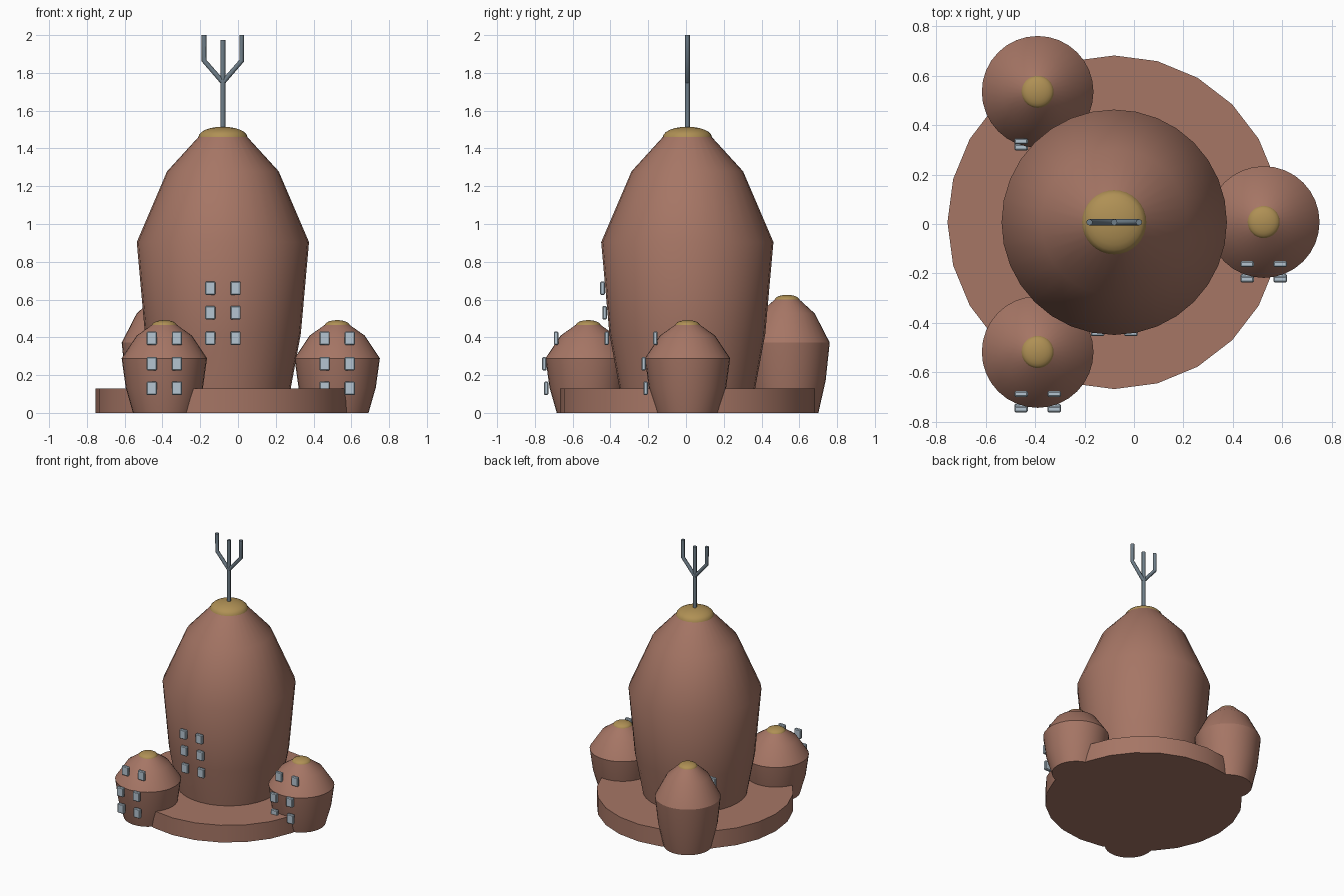
import bpy, bmesh, math
from mathutils import Vector

cube = bpy.data.objects.get("Cube")
if cube:
    bpy.data.objects.remove(cube)


def material(name, rgb):
    m = bpy.data.materials.new(name)
    m.use_nodes = True
    m.diffuse_color = (*rgb, 1)
    m.node_tree.nodes["Principled BSDF"].inputs["Base Color"].default_value = (*rgb, 1)
    return m


clay = material("clay brown", (0.38, 0.18, 0.13))
gold = material("dull gold", (0.43, 0.28, 0.09))
glass = material("pale blue glass", (0.46, 0.56, 0.64))
steel = material("grey steel", (0.16, 0.21, 0.25))


def finish(bm, name, mat, smooth=True):
    mesh = bpy.data.meshes.new(name)
    bmesh.ops.recalc_face_normals(bm, faces=bm.faces)
    bm.to_mesh(mesh)
    bm.free()
    ob = bpy.data.objects.new(name, mesh)
    bpy.context.collection.objects.link(ob)
    mesh.materials.append(mat)
    if smooth:
        bpy.ops.object.select_all(action='DESELECT')
        ob.select_set(True)
        bpy.context.view_layer.objects.active = ob
        bpy.ops.object.shade_smooth_by_angle(angle=math.radians(32))
    return ob


def lathe(name, profile, centre, mat, sides=32):
    """Closed solid of revolution from (radius, height) pairs."""
    bm = bmesh.new()
    rings = []
    for r, z in profile:
        angles = [math.tau * i / sides for i in range(sides)]
        rings.append([bm.verts.new((centre[0] + r * math.cos(a),
                                    centre[1] + r * math.sin(a), z)) for a in angles])
    for low, high in zip(rings, rings[1:]):
        for i in range(sides):
            j = (i + 1) % sides
            bm.faces.new((low[i], low[j], high[j], high[i]))
    bm.faces.new(rings[0][::-1])
    bm.faces.new(rings[-1])
    return finish(bm, name, mat)


def dome(name, centre, z, radius, height):
    steps = [math.radians(a) for a in (0, 15, 30, 45, 60, 75, 87)]
    lathe(name, [(radius * math.cos(a), z + height * math.sin(a)) for a in steps],
          centre, gold)


def window(name, x, y, z):
    bm = bmesh.new()
    bmesh.ops.create_cube(bm, size=1)
    for v in bm.verts:
        v.co = Vector((v.co.x * 0.055, v.co.y * 0.024, v.co.z * 0.07)) + Vector((x, y, z))
    bmesh.ops.bevel(bm, geom=bm.edges[:], offset=0.005, segments=1, affect='EDGES')
    finish(bm, name, glass, smooth=False)


def rods(name, paths, radius):
    """Round rods along polylines."""
    curve = bpy.data.curves.new(name, 'CURVE')
    curve.dimensions = '3D'
    curve.bevel_depth = radius
    curve.bevel_resolution = 2
    curve.use_fill_caps = True
    for path in paths:
        s = curve.splines.new('POLY')
        s.points.add(len(path) - 1)
        for p, co in zip(s.points, path):
            p.co = (*co, 1)
    curve.materials.append(steel)
    ob = bpy.data.objects.new(name, curve)
    bpy.context.collection.objects.link(ob)


CX, CY = -0.08, 0.007
HALF_GAP = 0.067

# Round platform
lathe("platform", [(0.675, 0), (0.675, 0.13)], (CX, CY), clay, 24)

# Shared silhouette: radius and height as fractions of the widest ring and the total
SHAPE = [(0.735, 0), (0.905, 0.285), (1, 0.615), (0.648, 0.87), (0.265, 1)]


# Towers: name, centre, radius, height, cap size, window rows as (y offset, z)
towers = [
    ("main_tower", (CX, CY), 0.456, 1.47, 1.46, 0.13, 0.055,
     [(-0.449, 0.66), (-0.438, 0.53), (-0.427, 0.395)]),
    ("front_pod", (-0.39, -0.518), 0.226, 0.47, 0.463, 0.066, 0.028,
     [(-0.17, 0.395), (-0.232, 0.26), (-0.222, 0.13)]),
    ("left_pod", (0.525, 0.008), 0.226, 0.47, 0.463, 0.066, 0.028,
     [(-0.17, 0.395), (-0.232, 0.26), (-0.222, 0.13)]),
    ("rear_pod", (-0.39, 0.535), 0.226, 0.605, 0.597, 0.066, 0.028,
     [(-0.2, 0.42), (-0.225, 0.28), (-0.215, 0.14)]),
]
for name, c, radius, height, cap_z, cap_r, cap_h, rows in towers:
    lathe(name, [(r * radius, z * height) for r, z in SHAPE], c, clay)
    dome(name + "_cap", c, cap_z, cap_r, cap_h)
    for n, (dy, z) in enumerate(rows, 1):
        for side, sx in (("right", -1), ("left", 1)):
            window(f"{name}_window_{side}_{n}", c[0] + sx * HALF_GAP, c[1] + dy, z)

# Three-pronged antenna
paths = [[(CX, CY, 1.5), (CX, CY, 1.975)]]
for s in (-1, 1):
    paths.append([(CX, CY, 1.75), (CX + s * 0.1, CY, 1.865), (CX + s * 0.1, CY, 2.0)])
rods("antenna", paths, 0.013)
